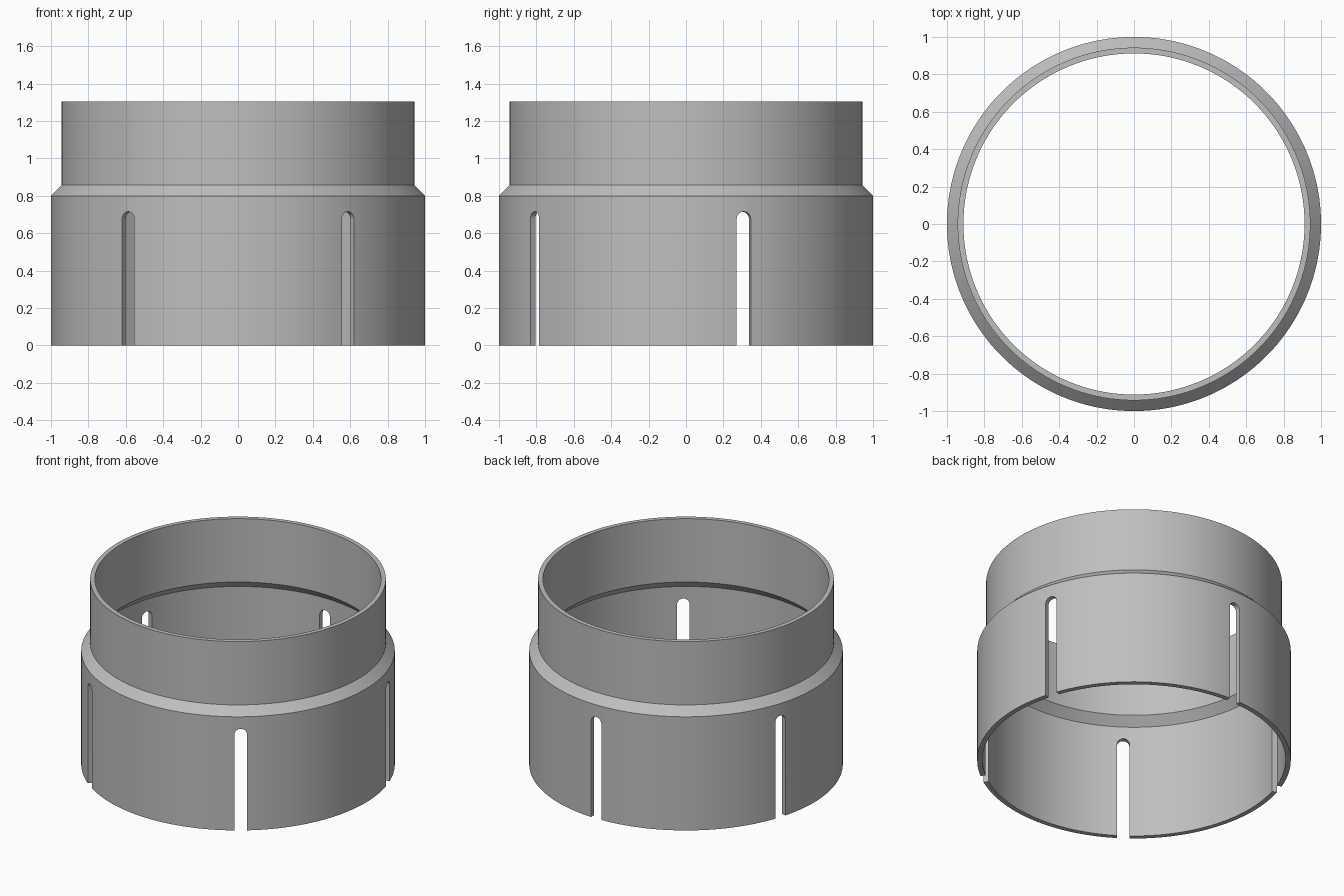
import bpy, bmesh, math
from mathutils import Matrix, Vector

if "Cube" in bpy.data.objects:
    bpy.data.objects.remove(bpy.data.objects["Cube"], do_unlink=True)

SEGMENTS = 180
SLOTS = 5
SLOT_HALF_WIDTH = 0.04
SLOT_TOP = 0.715

grey = bpy.data.materials.new("plain grey")
grey.use_nodes = True
colour = (0.52, 0.52, 0.52, 1)
grey.diffuse_color = colour
grey.node_tree.nodes["Principled BSDF"].inputs["Base Color"].default_value = colour


def make_object(name, bm):
    bmesh.ops.recalc_face_normals(bm, faces=bm.faces)
    mesh = bpy.data.meshes.new(name)
    bm.to_mesh(mesh)
    bm.free()
    mesh.materials.append(grey)
    obj = bpy.data.objects.new(name, mesh)
    bpy.context.collection.objects.link(obj)
    return obj


# Stepped sleeve: closed wall section (radius, height) turned round the z axis
section = [(1, 0), (1, 0.8), (0.943, 0.857), (0.943, 1.303),
           (0.912, 1.303), (0.912, 0.857), (0.967, 0.8), (0.967, 0)]
bm = bmesh.new()
rings = []
for i in range(SEGMENTS):
    a = math.tau * i / SEGMENTS
    rings.append([bm.verts.new((r * math.cos(a), r * math.sin(a), z)) for r, z in section])
for i, ring in enumerate(rings):
    following = rings[(i + 1) % SEGMENTS]
    for j in range(len(section)):
        k = (j + 1) % len(section)
        bm.faces.new((ring[j], following[j], following[k], ring[k]))
sleeve = make_object("stepped_sleeve", bm)

# Slot cutters: round-topped prisms open at the bottom edge
bm = bmesh.new()
w = SLOT_HALF_WIDTH
outline = [(-w, -0.1), (w, -0.1)]
for i in range(17):
    a = math.pi * i / 16
    outline.append((w * math.cos(a), SLOT_TOP - w + w * math.sin(a)))
for n in range(SLOTS):
    turn = Matrix.Rotation(math.radians(90) + math.tau * n / SLOTS, 3, 'Z')
    inner, outer = [[bm.verts.new(turn @ Vector((x, y, z))) for y, z in outline]
                    for x in (0.85, 1.1)]
    bm.faces.new(inner)
    bm.faces.new(outer)
    for j in range(len(outline)):
        k = (j + 1) % len(outline)
        bm.faces.new((inner[j], inner[k], outer[k], outer[j]))
cutter = make_object("slot_cutter", bm)
cutter.hide_render = True

# Cut the slots, then smooth the curved walls
cut = sleeve.modifiers.new("slots", 'BOOLEAN')
cut.operation = 'DIFFERENCE'
cut.solver = 'EXACT'
cut.object = cutter
bpy.ops.object.select_all(action='DESELECT')
sleeve.select_set(True)
bpy.context.view_layer.objects.active = sleeve
bpy.ops.object.modifier_apply(modifier=cut.name)
bpy.data.objects.remove(cutter, do_unlink=True)
bpy.ops.object.shade_smooth_by_angle(angle=math.radians(30))
